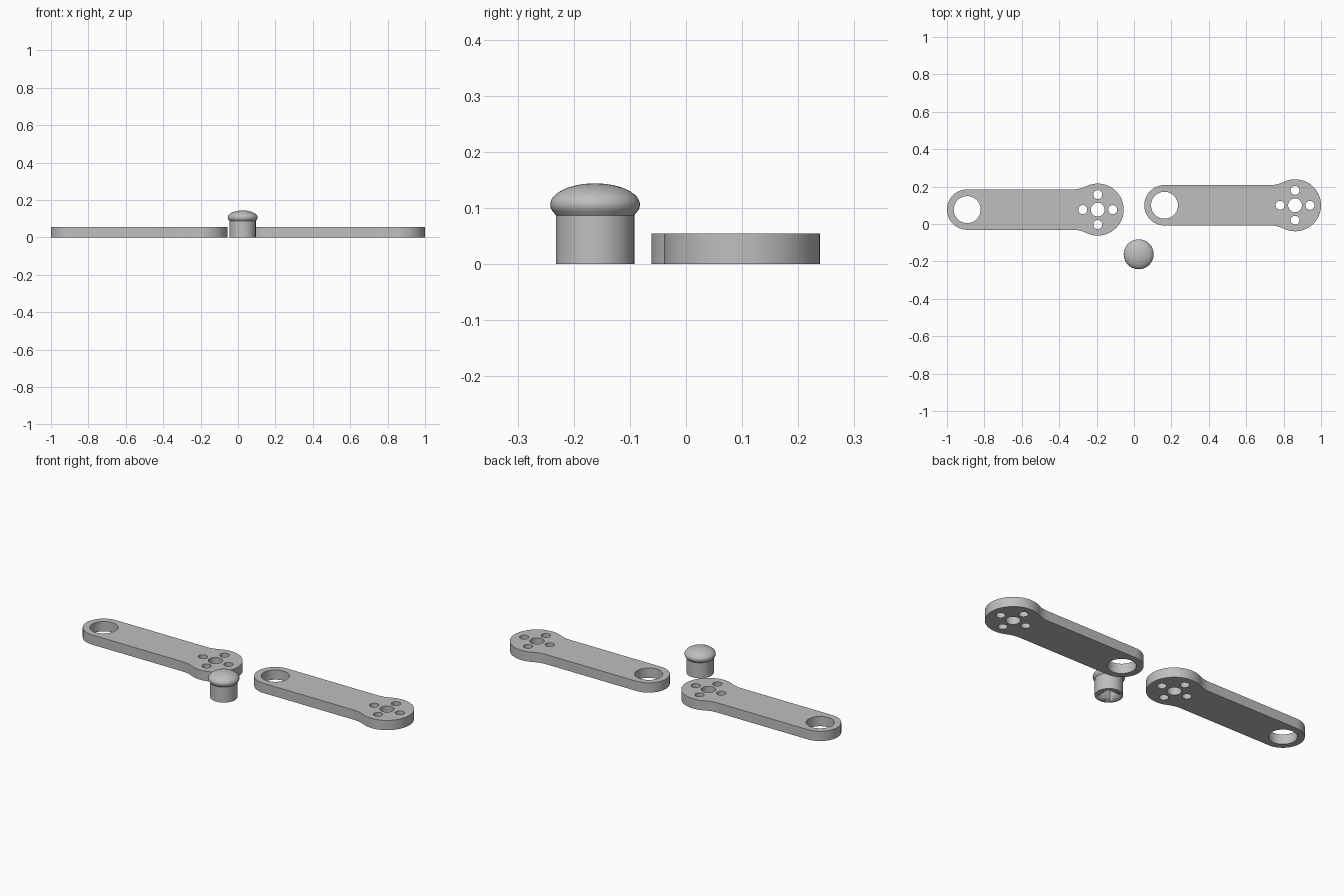
import bpy, bmesh, math
from mathutils import Vector, Matrix

if "Cube" in bpy.data.objects:
    bpy.data.objects.remove(bpy.data.objects["Cube"])

grey = bpy.data.materials.new("plain_grey")
grey.diffuse_color = (0.52, 0.52, 0.52, 1)
grey.use_nodes = True
grey.node_tree.nodes["Principled BSDF"].inputs["Base Color"].default_value = grey.diffuse_color


def finish(bm, name, angle=30):
    bmesh.ops.recalc_face_normals(bm, faces=bm.faces)
    me = bpy.data.meshes.new(name)
    bm.to_mesh(me)
    bm.free()
    me.materials.append(grey)
    ob = bpy.data.objects.new(name, me)
    bpy.context.collection.objects.link(ob)
    bpy.ops.object.select_all(action='DESELECT')
    ob.select_set(True)
    bpy.context.view_layer.objects.active = ob
    bpy.ops.object.shade_smooth_by_angle(angle=math.radians(angle))
    return ob


def arc(cx, cy, r, a0, a1, n):
    """Points along an arc, both ends included."""
    return [(cx + r * math.cos(a0 + (a1 - a0) * i / n),
             cy + r * math.sin(a0 + (a1 - a0) * i / n)) for i in range(n + 1)]


def circle(cx, cy, r, n):
    return arc(cx, cy, r, 0, math.tau, n)[:-1]


LENGTH, THICK = 0.698, 0.055       # pivot to disc centre, plate thickness
DISC_R, BAR_R, FILLET_X = 0.139, 0.108, 0.134


def arm(name, x, y):
    """Flat lever: round end, straight bar, filleted disc; (x, y) is the disc centre."""
    # fillet radius that is tangent to both the bar and the disc
    fr = (FILLET_X**2 + BAR_R**2 - DISC_R**2) / (2 * (DISC_R - BAR_R))
    fy = BAR_R + fr
    t = math.atan2(fy, -FILLET_X)                 # disc angle of the tangent point
    outline = arc(0, 0, DISC_R, -t, t, 48)
    outline += arc(-FILLET_X, fy, fr, t - math.pi, -math.pi / 2, 8)[1:]
    outline += arc(-LENGTH, 0, BAR_R, math.pi / 2, 1.5 * math.pi, 32)
    outline += arc(-FILLET_X, -fy, fr, math.pi / 2, math.pi - t, 8)[:-1]
    # pivot hole, centre hole and four screw holes
    loops = [outline, circle(-LENGTH, 0, 0.072, 48), circle(0, 0, 0.037, 32)]
    for i in range(4):
        a = i * math.pi / 2
        loops.append(circle(0.08 * math.cos(a), 0.08 * math.sin(a), 0.024, 24))
    bm = bmesh.new()
    for pts in loops:
        vs = [bm.verts.new((x + px, y + py, 0)) for px, py in pts]
        for a, b in zip(vs, vs[1:] + vs[:1]):
            bm.edges.new((a, b))
    bmesh.ops.triangle_fill(bm, edges=bm.edges[:], use_beauty=True, normal=(0, 0, 1))
    ext = bmesh.ops.extrude_face_region(bm, geom=bm.faces[:])
    bmesh.ops.translate(bm, vec=(0, 0, THICK),
                        verts=[g for g in ext["geom"] if isinstance(g, bmesh.types.BMVert)])
    return finish(bm, name)


arm("left_arm", -0.194, 0.077)
arm("right_arm", 0.861, 0.100)

# Knob: straight stem, flared rim and elliptical dome
KX, KY = 0.025, -0.162
profile = [(0, 0), (0.07, 0), (0.07, 0.087), (0.0725, 0.0905), (0.0765, 0.095), (0.079, 0.1)]
profile += [(0.08 * math.cos(i * math.pi / 24), 0.106 + 0.038 * math.sin(i * math.pi / 24))
            for i in range(13)]
profile[-1] = (0, 0.144)
bm = bmesh.new()
vs = [bm.verts.new((KX + r, KY, z)) for r, z in profile]
es = [bm.edges.new(p) for p in zip(vs, vs[1:])]
bmesh.ops.spin(bm, geom=vs + es, cent=(KX, KY, 0), axis=(0, 0, 1),
               angle=math.tau, steps=48, use_merge=False, use_duplicate=False)
bmesh.ops.remove_doubles(bm, verts=bm.verts, dist=0.0002)
knob = finish(bm, "knob")

# Square socket in the underside of the knob
bm = bmesh.new()
bmesh.ops.create_cube(bm, size=1, matrix=Matrix.Translation(Vector((KX, KY, 0.02)))
                      @ Matrix.Diagonal((0.08, 0.08, 0.08, 1)))
cutter = finish(bm, "socket_cutter")
cutter.hide_render = True
cutter.display_type = 'WIRE'
mod = knob.modifiers.new("socket", 'BOOLEAN')
mod.operation = 'DIFFERENCE'
mod.solver = 'EXACT'
mod.object = cutter
